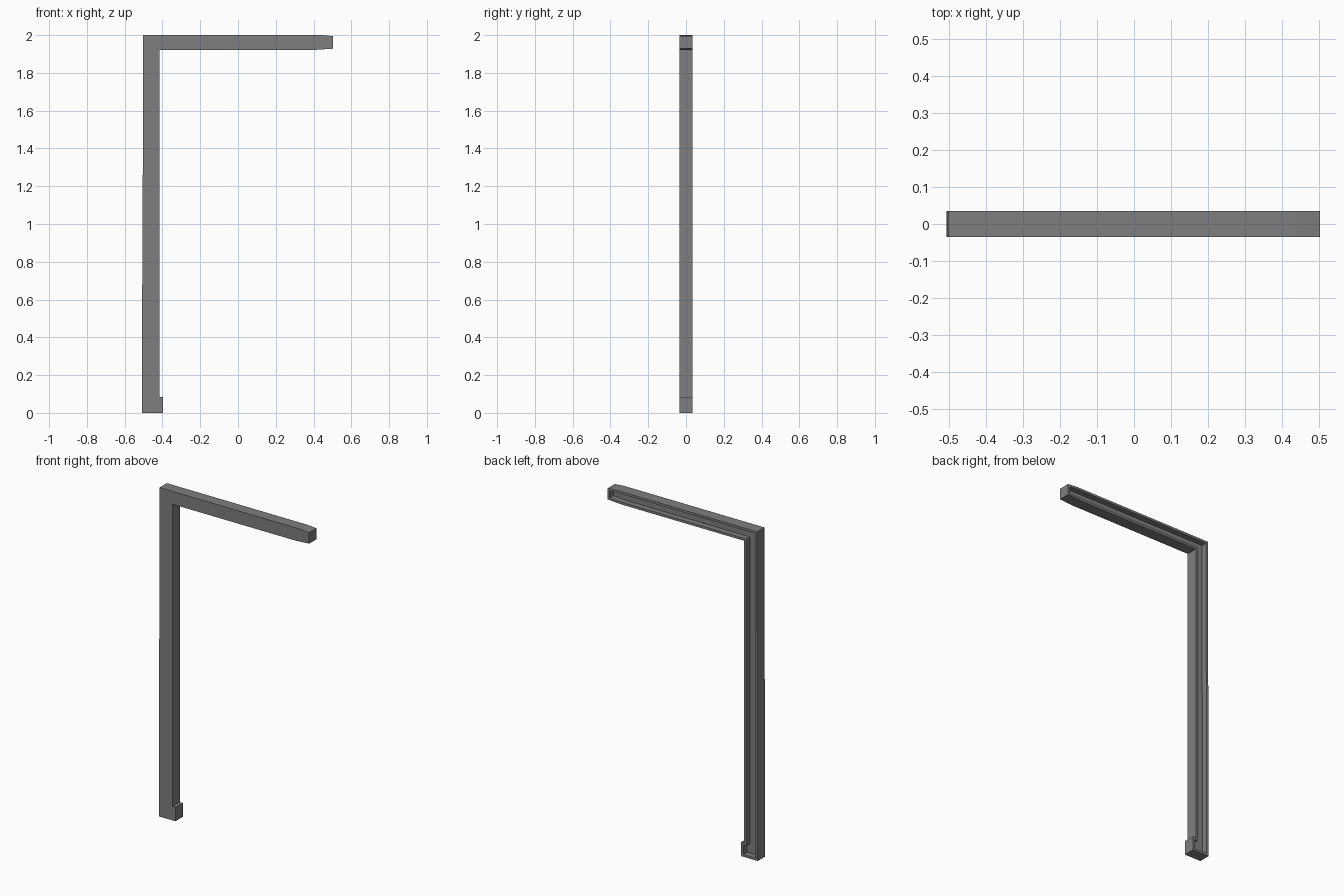
import bpy
import bmesh

cube = bpy.data.objects.get("Cube")
if cube:
    bpy.data.objects.remove(cube, do_unlink=True)

HALF_DEPTH = 0.035
RIM = 0.014
RECESS = 0.035

# Grey material
grey = bpy.data.materials.new("mid_grey")
grey.use_nodes = True
colour = (0.21, 0.21, 0.21, 1)
grey.diffuse_color = colour
grey.node_tree.nodes["Principled BSDF"].inputs["Base Color"].default_value = colour

# Outline of post, foot and arm, counter-clockwise in x and z
outline = [
    (-0.507, 0), (-0.396, 0), (-0.396, 0.085), (-0.416, 0.085),  # foot
    (-0.416, 1.922), (0.41, 1.922),                              # inner corner
    (0.503, 1.928), (0.503, 1.995), (0.44, 2),                   # arm tip
    (-0.503, 2), (-0.503, 1.54), (-0.507, 0.66),                 # outer edge
]

bm = bmesh.new()
front = bm.faces.new([bm.verts.new((x, -HALF_DEPTH, z)) for x, z in outline])

# Extrude the outline into a bar
result = bmesh.ops.extrude_face_region(bm, geom=[front], use_keep_orig=True)
back_verts = [g for g in result["geom"] if isinstance(g, bmesh.types.BMVert)]
back = next(g for g in result["geom"] if isinstance(g, bmesh.types.BMFace))
bmesh.ops.translate(bm, verts=back_verts, vec=(0, 2 * HALF_DEPTH, 0))
bmesh.ops.recalc_face_normals(bm, faces=bm.faces[:])

# Hollow channel along the back, inside a thin rim
bmesh.ops.inset_region(bm, faces=[back], thickness=RIM, use_even_offset=True)
floor = bmesh.ops.extrude_discrete_faces(bm, faces=[back])["faces"][0]
bmesh.ops.translate(bm, verts=floor.verts[:], vec=(0, -RECESS, 0))

mesh = bpy.data.meshes.new("post_and_arm")
bm.to_mesh(mesh)
bm.free()
mesh.materials.append(grey)
frame = bpy.data.objects.new("post_and_arm", mesh)
bpy.context.collection.objects.link(frame)
